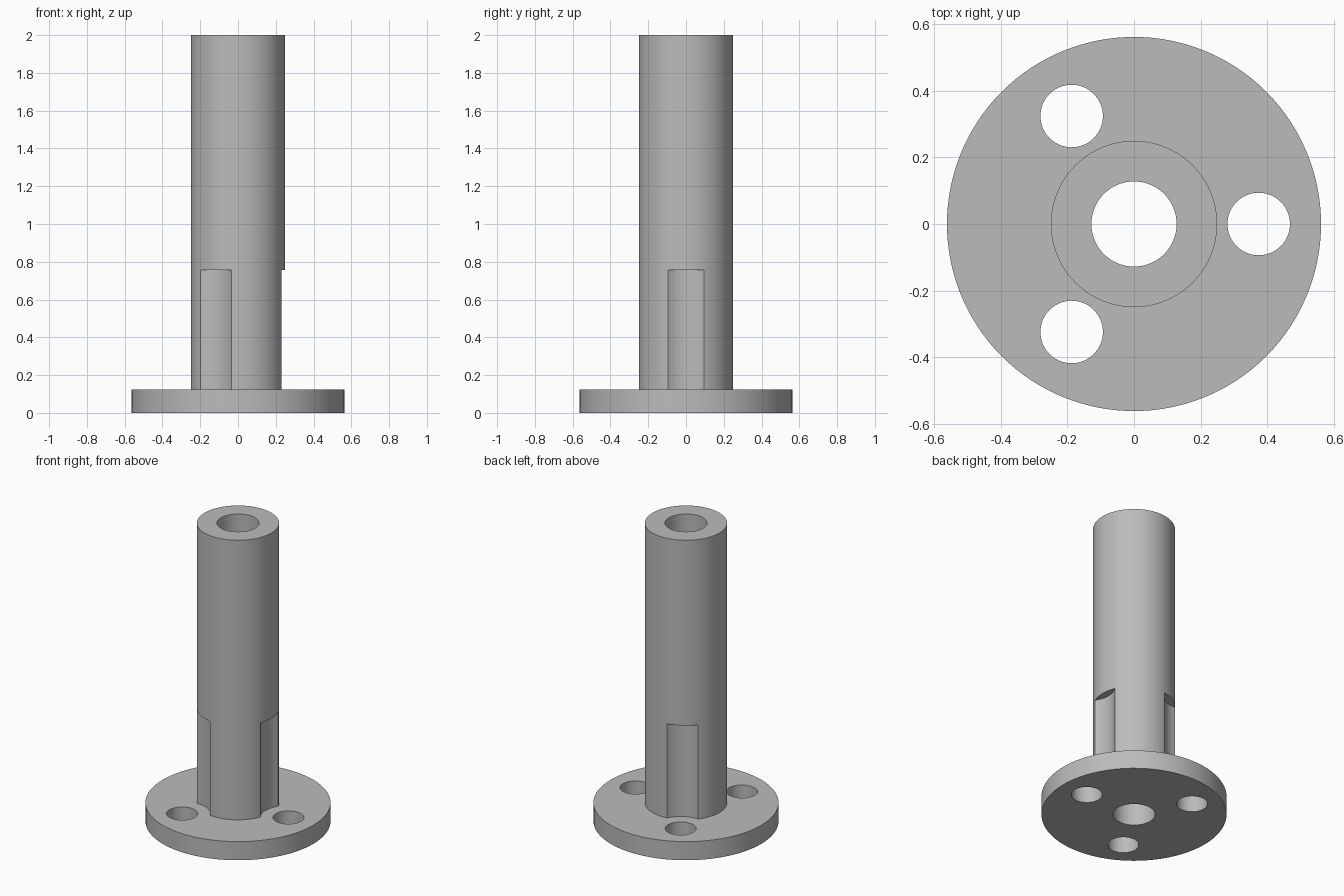
import bpy
from math import cos, sin, radians, tau

cube = bpy.data.objects.get("Cube")
if cube:
    bpy.data.objects.remove(cube, do_unlink=True)

FLANGE_TOP = 0.125
BORE_R = 0.128
BOLT_CIRCLE = 0.375

grey = bpy.data.materials.new("plain grey")
grey.use_nodes = True
grey.diffuse_color = (0.5, 0.5, 0.5, 1)
grey.node_tree.nodes["Principled BSDF"].inputs["Base Color"].default_value = (0.5, 0.5, 0.5, 1)


def cylinder(name, radius, z0, z1, x=0, y=0, sides=96):
    bpy.ops.mesh.primitive_cylinder_add(vertices=sides, radius=radius, depth=z1 - z0,
                                        location=(x, y, (z0 + z1) / 2))
    obj = bpy.context.object
    obj.name = obj.data.name = name
    obj.data.materials.append(grey)
    return obj


def cut(obj, cutter):
    cutter.hide_render = True
    mod = obj.modifiers.new("cut", "BOOLEAN")
    mod.operation = "DIFFERENCE"
    mod.solver = "EXACT"
    mod.object = cutter
    bpy.context.view_layer.objects.active = obj
    bpy.ops.object.modifier_apply(modifier=mod.name)
    bpy.data.objects.remove(cutter, do_unlink=True)


flange = cylinder("flange", 0.5625, 0, FLANGE_TOP, sides=128)
tube = cylinder("tube", 0.25, FLANGE_TOP, 2)

# Central bore through both parts
for part in (flange, tube):
    cut(part, cylinder("bore_cutter", BORE_R, -0.1, 2.1))

# Three bolt holes, each with a concave tool-clearance pocket in the tube wall
for i in range(3):
    a = i * tau / 3
    x, y = BOLT_CIRCLE * cos(a), BOLT_CIRCLE * sin(a)
    cut(flange, cylinder("hole_cutter", 0.094, -0.1, 0.3, x, y, 64))
    cut(tube, cylinder("pocket_cutter", 0.172, 0, 0.757, x, y))

# Smooth round walls, crisp rims
for part in (flange, tube):
    bpy.ops.object.select_all(action="DESELECT")
    part.select_set(True)
    bpy.context.view_layer.objects.active = part
    bpy.ops.object.shade_smooth_by_angle(angle=radians(30))
